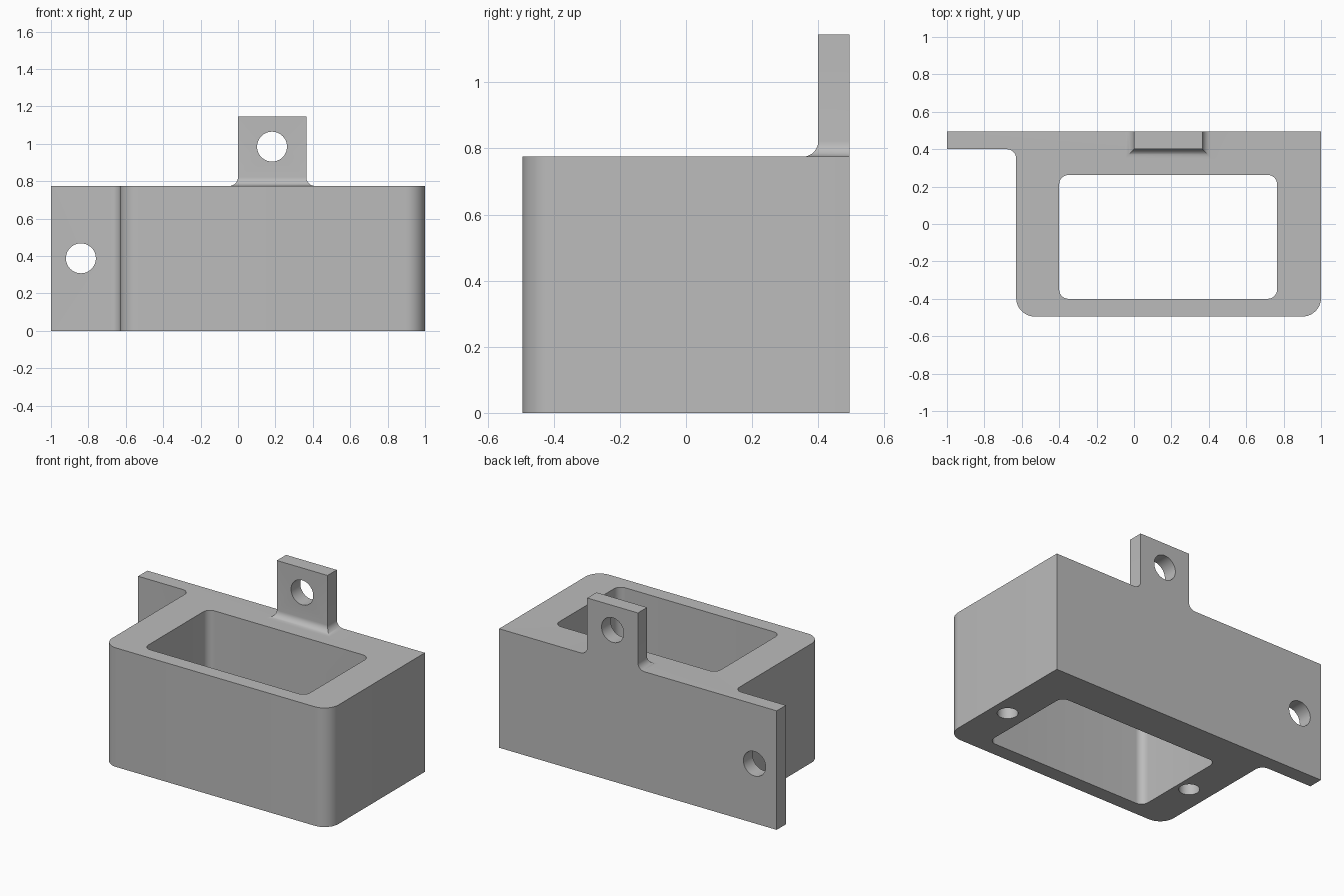
import bpy, bmesh
from math import sin, cos, pi, radians
from mathutils import Vector, Matrix

cube = bpy.data.objects.get("Cube")
if cube:
    bpy.data.objects.remove(cube, do_unlink=True)

BACK, HEIGHT, TAB_TOP = 0.495, 0.775, 1.145

grey = bpy.data.materials.new("plain grey")
grey.use_nodes = True
colour = (0.5, 0.5, 0.5, 1)
grey.diffuse_color = colour
grey.node_tree.nodes["Principled BSDF"].inputs["Base Color"].default_value = colour


def finish(name, bm):
    bmesh.ops.recalc_face_normals(bm, faces=bm.faces)
    mesh = bpy.data.meshes.new(name)
    bm.to_mesh(mesh)
    bm.free()
    mesh.materials.append(grey)
    obj = bpy.data.objects.new(name, mesh)
    bpy.context.collection.objects.link(obj)
    return obj


def rounded(points, steps=10):
    """Outline from (x, y, corner radius) with right-angled corners."""
    out = []
    for i, (x, y, r) in enumerate(points):
        p = Vector((x, y))
        if not r:
            out.append(p)
            continue
        a = (Vector(points[i - 1][:2]) - p).normalized() * r
        b = (Vector(points[(i + 1) % len(points)][:2]) - p).normalized() * r
        for k in range(steps + 1):
            t = k / steps * pi / 2
            out.append(p + a * (1 - sin(t)) + b * (1 - cos(t)))
    return out


def loft(name, rings):
    """Closed solid through equal-length rings of 3D points."""
    bm = bmesh.new()
    rows = [[bm.verts.new(p) for p in ring] for ring in rings]
    for lo, hi in zip(rows, rows[1:]):
        for i in range(len(lo)):
            j = (i + 1) % len(lo)
            bm.faces.new((lo[i], lo[j], hi[j], hi[i]))
    bm.faces.new(rows[0][::-1])
    bm.faces.new(rows[-1])
    return finish(name, bm)


def extrude(name, outline, z0, z1):
    return loft(name, [[(p.x, p.y, z) for p in outline] for z in (z0, z1)])


def cylinder(name, centre, radius, length, along_y=False):
    bm = bmesh.new()
    turn = Matrix.Rotation(pi / 2 if along_y else 0, 4, 'X')
    bmesh.ops.create_cone(bm, cap_ends=True, segments=48, radius1=radius,
                          radius2=radius, depth=length,
                          matrix=Matrix.Translation(centre) @ turn)
    return finish(name, bm)


def combine(target, tool, operation):
    mod = target.modifiers.new(operation.title(), 'BOOLEAN')
    mod.operation, mod.object, mod.solver = operation, tool, 'EXACT'
    bpy.context.view_layer.objects.active = target
    bpy.ops.object.modifier_apply(modifier=mod.name)
    bpy.data.objects.remove(tool, do_unlink=True)


# Box body with the side ear, as one profile
body = extrude("box_body", rounded([
    (-1, BACK, 0), (-1, 0.4, 0), (-0.63, 0.4, 0.05), (-0.63, -BACK, 0.1),
    (1, -BACK, 0.1), (1, BACK, 0)]), 0, HEIGHT)

# Upright tab with a flared, mitred foot
R, STEPS = 0.047, 8
levels = [(R * (1 - sin(k / STEPS * pi / 2)), HEIGHT + R * (1 - cos(k / STEPS * pi / 2)))
          for k in range(STEPS + 1)] + [(0, TAB_TOP)]
tab = loft("upright_tab", [
    [(-d, BACK, z), (-d, 0.4 - d, z), (0.365 + d, 0.4 - d, z), (0.365 + d, BACK, z)]
    for d, z in levels])
combine(body, tab, 'UNION')

# Open pocket through the box
pocket = extrude("pocket_cutter", rounded([
    (-0.4, 0.262, 0.05), (-0.4, -0.4, 0.05),
    (0.765, -0.4, 0.05), (0.765, 0.262, 0.05)]), -0.1, HEIGHT + 0.1)
combine(body, pocket, 'DIFFERENCE')

# Bolt holes in the ear and tab
for x, z in ((-0.84, 0.388), (0.182, 0.985)):
    combine(body, cylinder("bolt_cutter", (x, 0.45, z), 0.08, 0.3, True), 'DIFFERENCE')

# Blind holes in the underside
for x in (-0.485, 0.89):
    combine(body, cylinder("blind_cutter", (x, -0.08, 0), 0.061, 0.6), 'DIFFERENCE')

# Smooth rounds, sharp edges
bpy.ops.object.select_all(action='DESELECT')
body.select_set(True)
bpy.context.view_layer.objects.active = body
bpy.ops.object.shade_smooth_by_angle(angle=radians(30))
